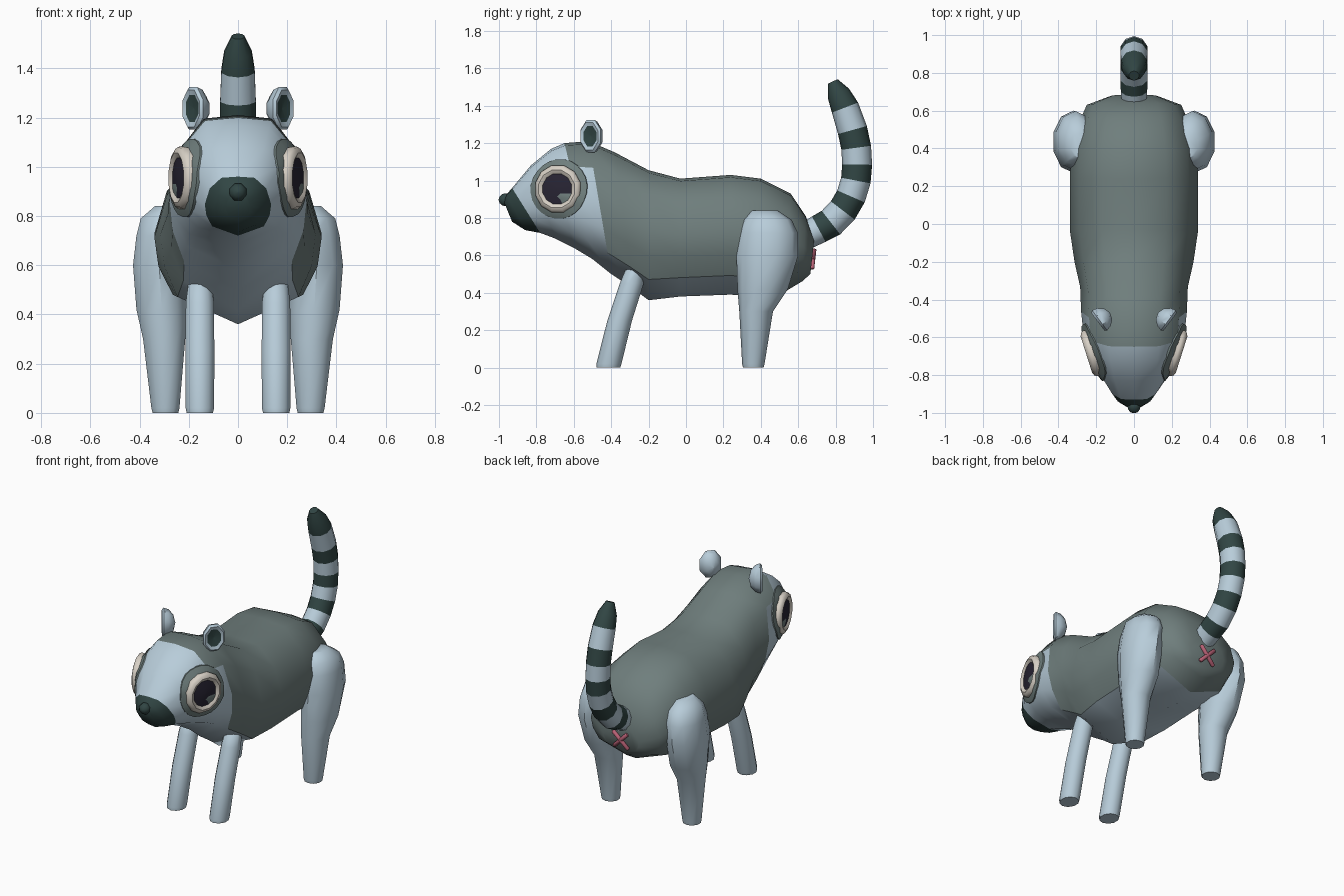
import bpy
import bmesh
from math import sin, cos, pi, radians
from mathutils import Vector
from mathutils.bvhtree import BVHTree

if "Cube" in bpy.data.objects:
    bpy.data.objects.remove(bpy.data.objects["Cube"], do_unlink=True)


def material(name, rgb):
    mat = bpy.data.materials.new(name)
    mat.use_nodes = True
    mat.diffuse_color = (*rgb, 1)
    bsdf = next(n for n in mat.node_tree.nodes if n.type == 'BSDF_PRINCIPLED')
    bsdf.inputs["Base Color"].default_value = (*rgb, 1)
    bsdf.inputs["Roughness"].default_value = 0.8
    return mat


PALE = material("pale blue fur", (0.48, 0.61, 0.70))
GREY = material("grey fur", (0.16, 0.21, 0.205))
DARK = material("dark green fur", (0.031, 0.061, 0.058))
CREAM = material("cream eye ring", (0.68, 0.63, 0.56))
PUPIL = material("pupil", (0.021, 0.018, 0.034))
PINK = material("pink stitch", (0.48, 0.12, 0.18))


def loft(name, rings, mats, rule=lambda i, j: 0, angle=45):
    """Skin closed rings of points; rule(band, side) picks the material slot."""
    bm = bmesh.new()
    loops = [[bm.verts.new(p) for p in ring] for ring in rings]
    n = len(loops[0])
    for i in range(len(loops) - 1):
        for j in range(n):
            k = (j + 1) % n
            face = bm.faces.new((loops[i][j], loops[i][k], loops[i + 1][k], loops[i + 1][j]))
            face.material_index = rule(i, j)
    bm.faces.new(loops[0]).material_index = rule(0, 0)
    bm.faces.new(loops[-1]).material_index = rule(len(loops) - 2, 0)
    bmesh.ops.recalc_face_normals(bm, faces=bm.faces)
    # colour borders stay crisp
    for edge in bm.edges:
        if len({f.material_index for f in edge.link_faces}) > 1:
            edge.smooth = False
    mesh = bpy.data.meshes.new(name)
    bm.to_mesh(mesh)
    bm.free()
    for mat in mats:
        mesh.materials.append(mat)
    obj = bpy.data.objects.new(name, mesh)
    bpy.context.collection.objects.link(obj)
    bpy.ops.object.select_all(action='DESELECT')
    obj.select_set(True)
    bpy.context.view_layer.objects.active = obj
    bpy.ops.object.shade_smooth_by_angle(angle=radians(angle), keep_sharp_edges=True)
    return obj


def ellipse(c, u, v, n):
    c, u, v = Vector(c), Vector(u), Vector(v)
    return [c + u * cos(2 * pi * (k + 0.5) / n) + v * sin(2 * pi * (k + 0.5) / n) for k in range(n)]


def lathe(name, profile, c, normal, mats, rule=lambda i, j: 0, n=10, tall=1.0):
    """Turn (radius, depth) pairs around a horizontal axis."""
    normal = Vector(normal).normalized()
    u = normal.cross(Vector((0, 0, 1))).normalized()
    rings = [ellipse(Vector(c) + normal * d, u * r, Vector((0, 0, r * tall)), n) for r, d in profile]
    return loft(name, rings, mats, rule)


def leg(name, stations, side):
    """Stations are z, centre x, centre y, x radius, y radius."""
    rings = [ellipse((side * x, y, z), (rx, 0, 0), (0, ry, 0), 10) for z, x, y, rx, ry in stations]
    return loft(name, rings, [PALE])


# Body and head: leaning cross-sections (top y, top z, bottom y, bottom z, half width)
HALF = [(0, 1), (0.5, 0.98), (0.85, 0.8), (1, 0.53), (0.95, 0.34), (0.78, 0.16), (0, 0)]
TEMPLATE = HALF + [(-x, f) for x, f in HALF[-2:0:-1]]
STATIONS = [
    (-0.975, 0.89, -0.93, 0.78, 0.05),
    (-0.96, 0.925, -0.86, 0.735, 0.10),
    (-0.93, 0.96, -0.78, 0.72, 0.135),
    (-0.83, 1.08, -0.70, 0.69, 0.205),
    (-0.72, 1.17, -0.60, 0.64, 0.25),
    (-0.65, 1.20, -0.50, 0.58, 0.268),
    (-0.52, 1.21, -0.40, 0.50, 0.28),
    (-0.38, 1.15, -0.28, 0.42, 0.285),
    (-0.20, 1.055, -0.20, 0.36, 0.315),
    (-0.03, 1.01, -0.03, 0.38, 0.34),
    (0.24, 1.03, 0.24, 0.39, 0.34),
    (0.40, 1.01, 0.40, 0.375, 0.33),
    (0.56, 0.93, 0.52, 0.40, 0.29),
    (0.64, 0.81, 0.62, 0.46, 0.25),
    (0.685, 0.68, 0.665, 0.50, 0.13),
]


def fur(i, j):
    j = min(j, len(TEMPLATE) - 1 - j)      # same on both flanks
    if i < 2:
        return 2                           # muzzle
    if i < 5:
        return 0                           # face
    if i == 5:
        return 1 if j < 2 else 0           # cap between the ears
    return 0 if j == 5 and i < 12 else 1   # belly or coat


body = loft("body", [[(x * w, yb + (yt - yb) * f, zb + (zt - zb) * f) for x, f in TEMPLATE]
                     for yt, zt, yb, zb, w in STATIONS], [PALE, GREY, DARK], fur, 50)
tree = BVHTree.FromPolygons([v.co.copy() for v in body.data.vertices],
                            [tuple(p.vertices) for p in body.data.polygons])

# Nose
lathe("nose", [(0.037 * sin(a * pi / 6) + 0.0005, 0.037 * cos(a * pi / 6)) for a in range(7)],
      (0, -0.965, 0.897), (0, -1, 0), [DARK], n=8)

REAR_LEG = [(0, 0.295, 0.36, 0.055, 0.055), (0.02, 0.295, 0.36, 0.06, 0.06),
            (0.3, 0.30, 0.375, 0.09, 0.09), (0.42, 0.31, 0.41, 0.108, 0.135),
            (0.6, 0.32, 0.435, 0.112, 0.165), (0.72, 0.31, 0.44, 0.108, 0.158),
            (0.79, 0.30, 0.435, 0.10, 0.13), (0.84, 0.29, 0.42, 0.05, 0.07)]
FRONT_LEG = [(0, 0.155, -0.415, 0.056, 0.063), (0.02, 0.155, -0.412, 0.061, 0.067),
             (0.25, 0.155, -0.355, 0.062, 0.066), (0.45, 0.155, -0.29, 0.06, 0.064),
             (0.52, 0.155, -0.27, 0.05, 0.055), (0.545, 0.15, -0.26, 0.02, 0.025)]

for side, tag in ((1, "left"), (-1, "right")):
    leg(f"{tag}_rear_leg", REAR_LEG, side)
    leg(f"{tag}_front_leg", FRONT_LEG, side)

    # Eye patch moulded onto the head
    out = Vector((side * 0.953, -0.303, 0))
    along = Vector((0.303 * side, 0.953, 0))
    centre = Vector((side * 0.23, -0.685, 0.955))
    rings = []
    for r, lift in [(0.02 + 0.02 * k, 0.008) for k in range(8)] + [(0.16, -0.015)]:
        ring = []
        for p in ellipse(centre, along * r, (0, 0, r), 24):
            hit = tree.ray_cast(p + out * 0.3, -out)[0] or tree.find_nearest(p)[0]
            ring.append(hit + out * lift)
        rings.append(ring)
    loft(f"{tag}_eye_patch", rings, [GREY])

    # Eye: puffy rim around a slightly domed pupil
    lathe(f"{tag}_eye", [(0.12, -0.05), (0.131, 0.0), (0.122, 0.016), (0.104, 0.023), (0.088, 0.016),
                         (0.084, 0.012), (0.04, 0.018), (0.002, 0.02)],
          centre, out, [CREAM, PUPIL], lambda i, j: int(i > 4), 12)

    # Ear: half dome with a dark inner face
    lathe(f"{tag}_ear", [(0.002, -0.068), (0.04, -0.056), (0.064, -0.028), (0.072, 0.0), (0.062, 0.012),
                         (0.046, 0.006), (0.002, -0.004)],
          (side * 0.182, -0.51, 1.237), (side * 0.8, -0.6, 0), [PALE, DARK],
          lambda i, j: int(i > 4), 8, 1.3)

# Ringed tail: y, z, radius along the curve
TAIL = [(0.645, 0.705, 0.072), (0.71, 0.74, 0.077), (0.775, 0.775, 0.08), (0.838, 0.84, 0.08),
        (0.882, 0.915, 0.08), (0.908, 1.0, 0.08), (0.915, 1.085, 0.08), (0.91, 1.175, 0.08),
        (0.89, 1.27, 0.08), (0.85, 1.39, 0.075), (0.815, 1.465, 0.062), (0.785, 1.53, 0.028)]
rings = []
for i, (y, z, r) in enumerate(TAIL):
    a, b = TAIL[max(i - 1, 0)], TAIL[min(i + 1, len(TAIL) - 1)]
    t = Vector((0, b[0] - a[0], b[1] - a[1])).normalized()
    rings.append(ellipse((0, y, z), (r * 0.95, 0, 0), t.cross(Vector((1, 0, 0))) * r, 10))
loft("tail", rings, [PALE, DARK], lambda i, j: 1 if i > 8 else i % 2)

# Crossed stitch under the tail
for s, tag in ((1, "a"), (-1, "b")):
    d = Vector((s * 0.7, 0.08, 0.7)).normalized()
    u = d.cross(Vector((0, 1, 0))).normalized()
    v = d.cross(u)
    rings = [ellipse(Vector((0, 0.679, 0.58)) + d * k, u * r, v * r, 8)
             for k, r in ((-0.075, 0.006), (-0.068, 0.013), (0.068, 0.013), (0.075, 0.006))]
    loft(f"stitch_{tag}", rings, [PINK])
